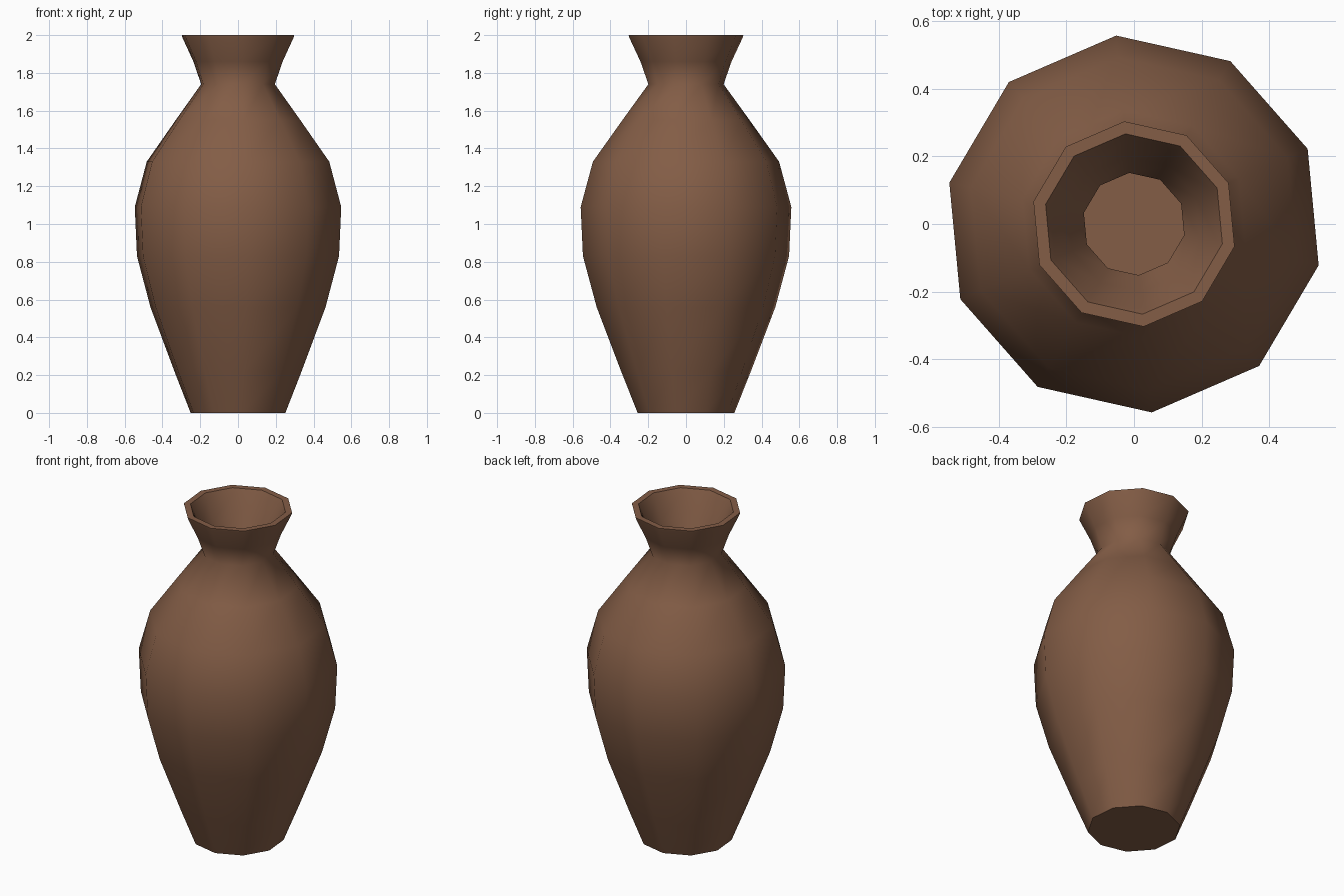
import bpy, bmesh, math

cube = bpy.data.objects.get("Cube")
if cube:
    bpy.data.objects.remove(cube, do_unlink=True)

SIDES = 10
TURN = math.radians(95.4)

# Fired clay colour
clay = bpy.data.materials.new("brown_clay")
clay.use_nodes = True
colour = (0.227, 0.109, 0.061, 1)
clay.diffuse_color = colour
clay.node_tree.nodes["Principled BSDF"].inputs["Base Color"].default_value = colour

# Wall profile as (radius, height): foot to rim outside, then rim to floor inside
outer = [(0.257, 0), (0.345, 0.22), (0.475, 0.56), (0.548, 0.83), (0.56, 1.09),
         (0.495, 1.33), (0.338, 1.55), (0.2, 1.74), (0.242, 1.86), (0.303, 1.99), (0.305, 2.0)]
inner = [(0.268, 2.0), (0.255, 1.975), (0.2, 1.85), (0.152, 1.74)]
inner += [(r - 0.04, z) for r, z in reversed(outer[1:7])] + [(0.225, 0.04)]

# Lathe the profile into a ten-sided vessel
bm = bmesh.new()
rings = []
for r, z in outer + inner:
    angles = [TURN + math.tau * i / SIDES for i in range(SIDES)]
    rings.append([bm.verts.new((r * math.cos(a), r * math.sin(a), z)) for a in angles])
for low, high in zip(rings, rings[1:]):
    for i in range(SIDES):
        j = (i + 1) % SIDES
        bm.faces.new((low[i], low[j], high[j], high[i]))

# Close the foot and the inside floor
bm.faces.new(rings[0][::-1])
bm.faces.new(rings[-1])
bmesh.ops.recalc_face_normals(bm, faces=bm.faces)

mesh = bpy.data.meshes.new("vase")
bm.to_mesh(mesh)
bm.free()
mesh.materials.append(clay)
vase = bpy.data.objects.new("vase", mesh)
bpy.context.collection.objects.link(vase)

# Smooth body with crisp foot and rim
bpy.ops.object.select_all(action="DESELECT")
vase.select_set(True)
bpy.context.view_layer.objects.active = vase
bpy.ops.object.shade_smooth_by_angle(angle=math.radians(58))
